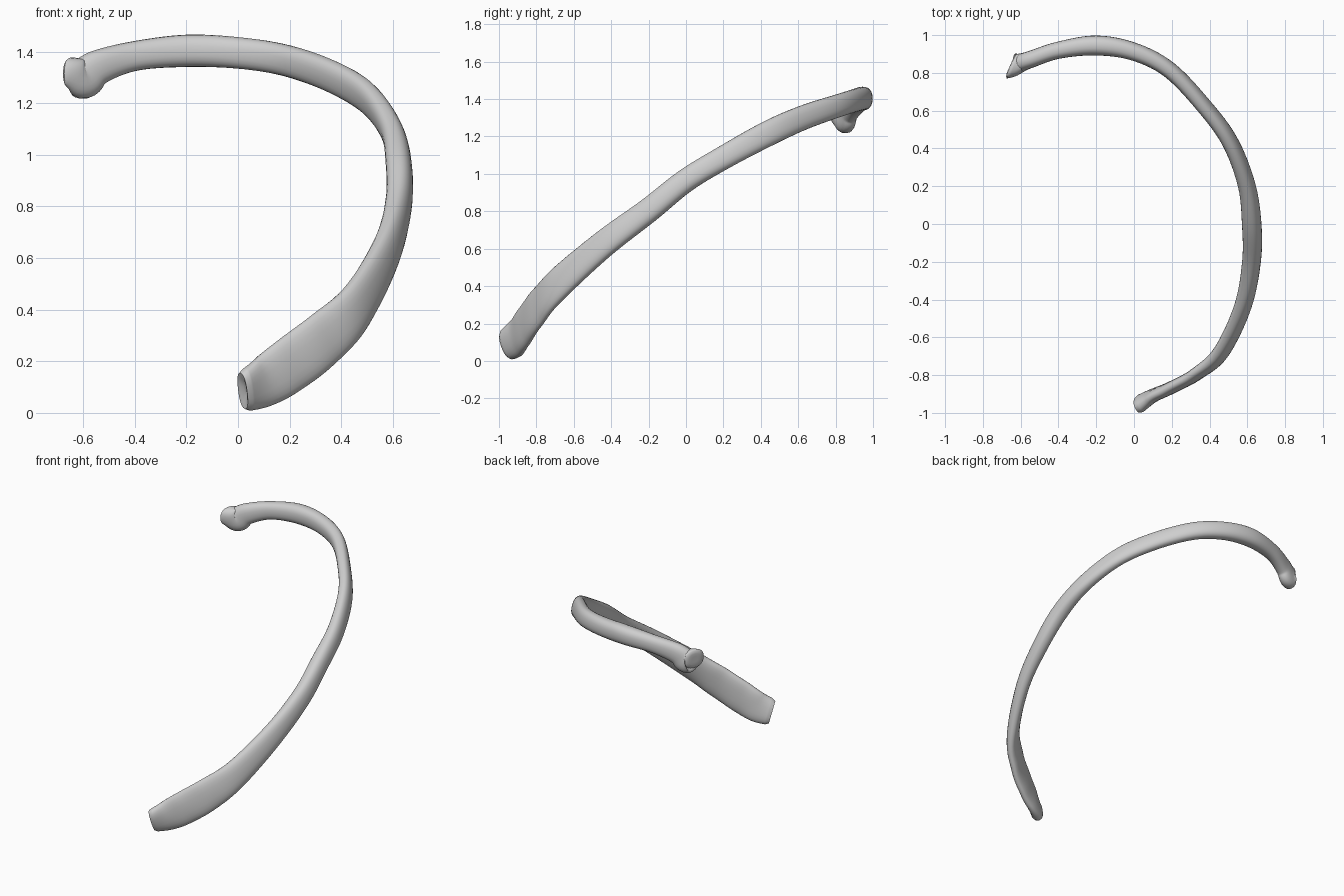
import bpy, bmesh, math
from mathutils import Vector, Matrix

cube = bpy.data.objects.get("Cube")
if cube:
    bpy.data.objects.remove(cube, do_unlink=True)

# Stations along the bone: x, y, z, height, thickness, inward lean in degrees
STATIONS = [
    (.035, -.95, .09, .172, .082, -14),
    (.105, -.908, .122, .2, .07, -5),
    (.20, -.865, .185, .215, .068, 0),
    (.33, -.795, .285, .21, .068, 5),
    (.46, -.68, .415, .18, .078, 10),
    (.575, -.44, .625, .15, .085, 12),
    (.622, -.2, .805, .132, .095, 12),
    (.623, 0, .965, .125, .1, 12),
    (.595, .21, 1.092, .127, .088, 14),
    (.507, .437, 1.215, .135, .08, 15),
    (.37, .625, 1.30, .13, .08, 13),
    (.188, .815, 1.365, .122, .085, 8),
    (0, .912, 1.395, .122, .095, 4),
    (-.2, .945, 1.403, .125, .105, 0),
    (-.4, .92, 1.383, .115, .09, 0),
    (-.54, .874, 1.34, .135, .09, 0),
    (-.6, .853, 1.297, .16, .1, 0),
    (-.645, .835, 1.315, .125, .14, 0),
]
SIDES, STEPS = 24, 7


def catmull(a, b, c, d, t):
    return 0.5 * (2 * b + (c - a) * t + (2 * a - 5 * b + 4 * c - d) * t * t
                  + (3 * b - a - 3 * c + d) * t ** 3)


def sample_stations():
    last = len(STATIONS) - 1
    rows = []
    for i in range(last):
        keys = [STATIONS[max(0, min(last, i + k))] for k in (-1, 0, 1, 2)]
        for s in range(STEPS):
            rows.append([catmull(*v, s / STEPS) for v in zip(*keys)])
    rows.append(list(STATIONS[-1]))
    return rows


def add_ring(bm, row, tangent, size=1, shift=0):
    # Flattened oval, its long axis near upright and square to the path
    centre = Vector(row[:3]) + tangent * shift
    across = tangent.cross(Vector((0, 0, 1))).normalized()
    upright = across.cross(tangent).normalized()
    lean = Matrix.Rotation(math.radians(-row[5]), 3, tangent)
    across, upright = lean @ across, lean @ upright
    ring = []
    for k in range(SIDES):
        a = 2 * math.pi * k / SIDES
        c, s = math.cos(a), math.sin(a)
        u = math.copysign(abs(c) ** .85, c) * row[4] / 2 * size
        w = math.copysign(abs(s) ** .85, s) * row[3] / 2 * size
        ring.append(bm.verts.new(centre + across * u + upright * w))
    return ring


rows = sample_stations()
points = [Vector(r[:3]) for r in rows]
count = len(points)
tangents = [(points[min(i + 1, count - 1)] - points[max(i - 1, 0)]).normalized()
            for i in range(count)]

# Turn the end sections gradually towards the end faces
front_dir = Vector((.84, .45, .25)).normalized()
back_dir = Vector((-.9, .4, 0)).normalized()
for i in range(STEPS + 1):
    f = 1 - i / STEPS
    tangents[i] = tangents[i].lerp(front_dir, f).normalized()
    tangents[-1 - i] = tangents[-1 - i].lerp(back_dir, f).normalized()

bm = bmesh.new()
# Front end: shallow pit with a rounded rim
rings = [add_ring(bm, rows[0], tangents[0], size, shift)
         for size, shift in ((.3, -.006), (.6, -.016), (.86, -.02))]
# Shaft
rings += [add_ring(bm, r, t) for r, t in zip(rows, tangents)]
# Back end: blunt face with a rounded edge
rings += [add_ring(bm, rows[-1], tangents[-1], size, shift)
          for size, shift in ((.9, .008), (.6, .012), (.3, .012))]

for a, b in zip(rings, rings[1:]):
    for k in range(SIDES):
        n = (k + 1) % SIDES
        bm.faces.new((a[k], a[n], b[n], b[k]))
bm.faces.new(rings[0])
bm.faces.new(rings[-1])
bmesh.ops.recalc_face_normals(bm, faces=bm.faces)

mesh = bpy.data.meshes.new("rib_bone")
bm.to_mesh(mesh)
bm.free()
bone = bpy.data.objects.new("rib_bone", mesh)
bpy.context.collection.objects.link(bone)

# Bone colour
mat = bpy.data.materials.new("pale grey bone")
mat.use_nodes = True
colour = (.62, .62, .62, 1)
mat.diffuse_color = colour
mat.node_tree.nodes["Principled BSDF"].inputs["Base Color"].default_value = colour
mesh.materials.append(mat)

bpy.context.view_layer.objects.active = bone
bone.select_set(True)
bpy.ops.object.shade_smooth_by_angle(angle=math.radians(60))
